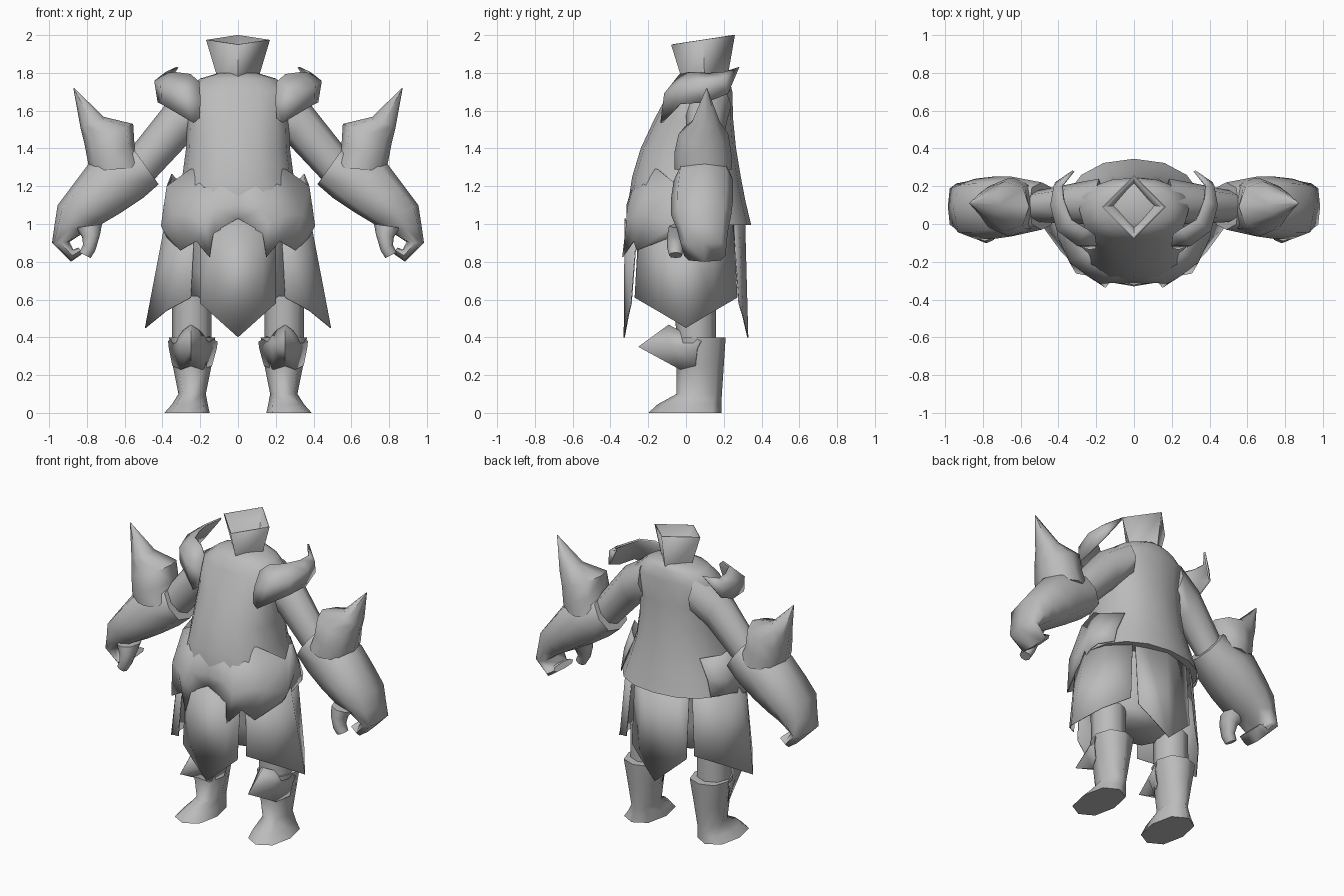
import bpy, bmesh, math
from mathutils import Vector

metal = bpy.data.materials.new("plain_grey")
metal.diffuse_color = (0.5, 0.5, 0.5, 1)


def ring(a, b, y0, y1, n=8, p=1.0, tilt=0.0):
    """Cross-section spanning a to b in the xz plane and y0 to y1 in depth."""
    pts = []
    for i in range(n):
        t = 2 * math.pi * i / n
        c, s = [math.copysign(abs(k) ** p, k) if abs(k) > 1e-6 else 0
                for k in (math.cos(t), math.sin(t))]
        pts.append(Vector(((a[0] + b[0]) / 2 + c * (b[0] - a[0]) / 2,
                           (y0 + y1) / 2 + s * (y1 - y0) / 2,
                           (a[1] + b[1]) / 2 + c * (b[1] - a[1]) / 2 + s * tilt)))
    return pts


def level(z, x0, x1, y0, y1, **kw):
    return ring((x0, z), (x1, z), y0, y1, **kw)


def loft(name, rows, closed=True, caps=(True, True), mirror=False, thick=0, angle=65):
    """Skin a list of equal-length point rows."""
    bm = bmesh.new()
    vs = [[bm.verts.new(q) for q in r] for r in rows]
    n = len(rows[0])
    for r0, r1 in zip(vs, vs[1:]):
        for i in range(n if closed else n - 1):
            j = (i + 1) % n
            bm.faces.new((r0[i], r0[j], r1[j], r1[i]))
    if closed and caps[0]:
        bm.faces.new(vs[0][::-1])
    if closed and caps[1]:
        bm.faces.new(vs[-1])
    bmesh.ops.remove_doubles(bm, verts=bm.verts, dist=1e-4)
    bmesh.ops.recalc_face_normals(bm, faces=bm.faces)
    me = bpy.data.meshes.new(name)
    bm.to_mesh(me)
    bm.free()
    me.materials.append(metal)
    ob = bpy.data.objects.new(name, me)
    bpy.context.collection.objects.link(ob)
    bpy.ops.object.select_all(action='DESELECT')
    ob.select_set(True)
    bpy.context.view_layer.objects.active = ob
    bpy.ops.object.shade_smooth_by_angle(angle=math.radians(angle))
    if thick:
        m = ob.modifiers.new("thickness", 'SOLIDIFY')
        m.thickness, m.offset = thick, 0
    if mirror:
        ob.modifiers.new("mirror", 'MIRROR')
    return ob


# Torso: (height, half width, front, back)
body = [(1.80, .10, .01, .21), (1.77, .20, -.05, .23), (1.70, .29, -.09, .245),
        (1.55, .27, -.17, .25), (1.40, .275, -.24, .265), (1.25, .295, -.285, .29),
        (1.12, .34, -.305, .315), (.995, .38, -.29, .345)]
loft("torso", [level(z, -w, w, f, b, n=16, p=.9) for z, w, f, b in body])

# Open diamond collar
loft("collar", [level(1.74, -.095, .095, -.01, .21, n=4),
                level(1.975, -.165, .165, -.075, .255, n=4, tilt=.025)],
     caps=(True, False), thick=.008, angle=40)

# Pelvis under the skirt
loft("pelvis", [level(1.02, -.30, .30, -.24, .26), level(.75, -.27, .27, -.21, .23),
                level(.62, -.25, .25, -.18, .21), level(.565, -.17, .17, -.11, .15)])

# Jagged hip guards wrapping from the sides to the front
loft("hip_guard", [
    [(.24, .20, 1.23), (.30, .20, 1.1), (.33, .21, 1.0)],
    [(.33, .10, 1.24), (.375, .11, 1.1), (.385, .12, 1.0)],
    [(.35, .04, 1.265), (.39, .05, 1.1), (.39, .06, .99)],
    [(.375, -.04, 1.20), (.405, -.06, .99), (.375, -.08, .93)],
    [(.25, -.15, 1.29), (.34, -.20, 1.05), (.305, -.26, .86)],
    [(.18, -.20, 1.29), (.25, -.27, 1.05), (.22, -.275, .91)],
    [(.12, -.235, 1.29), (.18, -.312, 1.02), (.15, -.335, .825)],
    [(.07, -.25, 1.29), (.12, -.31, 1.08), (.13, -.31, .95)],
    [(0, -.255, 1.29), (0, -.312, 1.10), (0, -.31, 1.02)]],
    closed=False, mirror=True, thick=.006, angle=80)

# Front and back tabards
for name, s, half in (
        ("front_tabard", -1, [(.2, .265, .90, .29, .58), (.13, .305, .955, .305, .517),
                              (0, .322, 1.03, .327, .40)]),
        ("back_tabard", 1, [(.2, .25, 1.0, .28, .58), (.13, .275, 1.01, .30, .517),
                            (0, .31, 1.02, .327, .40)])):
    cols = half + [(-x, *r) for x, *r in half[1::-1]]
    loft(name, [[(x, s * y0, z0), (x, s * y1, z1)] for x, y0, z0, y1, z1 in cols],
         closed=False, thick=.006)

# Side skirt panels, pointed at the bottom
loft("side_panel", [
    [(.23, -.25, .97), (.25, -.27, .61)], [(.34, -.14, .98), (.38, -.15, .54)],
    [(.385, 0, 1.0), (.49, 0, .45)], [(.34, .14, 1.0), (.38, .15, .54)],
    [(.22, .25, 1.02), (.25, .27, .61)]], closed=False, mirror=True, thick=.006)

# Legs, boots and knee guards
loft("thigh", [level(.62, .14, .35, -.06, .16), level(.34, .14, .35, -.05, .16)], mirror=True)
loft("boot", [level(.40, .12, .365, -.05, .21, p=.85), level(.25, .14, .345, -.05, .20),
              level(.10, .17, .315, -.05, .19), level(.045, .16, .35, -.15, .187, p=.85),
              level(0, .15, .39, -.20, .187, p=.85)], mirror=True)
loft("knee_guard", [
    [(.11, .08, .375), (.115, .06, .34), (.14, .05, .25)],
    [(.18, -.005, .42), (.18, -.08, .36), (.19, -.03, .23)],
    [(.25, -.09, .465), (.25, -.25, .35), (.25, -.052, .25)],
    [(.31, -.005, .42), (.31, -.08, .36), (.30, -.03, .23)],
    [(.368, .08, .38), (.363, .06, .34), (.345, .05, .25)]],
    closed=False, mirror=True, thick=.006, angle=75)

# Arms: (lower point, upper point, front, back)
def limb(name, rows, p=1.0, **kw):
    loft(name, [ring(a, b, f, k, p=p) for a, b, f, k in rows], mirror=True, **kw)

limb("upper_arm", [((.17, 1.50), (.20, 1.76), .0, .24), ((.27, 1.42), (.37, 1.65), .0, .215),
                   ((.43, 1.25), (.56, 1.41), .01, .18), ((.52, 1.16), (.64, 1.30), .01, .18)])
# Forearm running into curled fingers
limb("forearm", [((.42, 1.21), (.555, 1.40), -.03, .22), ((.50, 1.14), (.79, 1.32), -.065, .25),
                 ((.62, 1.06), (.88, 1.20), -.08, .25), ((.72, 1.0), (.955, 1.10), -.08, .24),
                 ((.80, .965), (.972, .99), -.05, .225), ((.892, .905), (.985, .90), -.03, .215),
                 ((.872, .865), (.885, .80), -.01, .21), ((.845, .875), (.82, .845), .0, .20)], p=.72)
limb("elbow_spike", [((.50, 1.30), (.785, 1.28), -.062, .245),
                     ((.548, 1.42), (.795, 1.33), -.062, .24),
                     ((.555, 1.53), (.812, 1.42), -.04, .225),
                     ((.71, 1.567), (.834, 1.51), .03, .18),
                     ((.868, 1.72), (.872, 1.72), .108, .112)], p=.85)
limb("thumb", [((.72, 1.0), (.86, .98), -.09, .06), ((.73, .945), (.825, .93), -.10, .02),
               ((.755, .86), (.82, .89), -.10, -.01), ((.78, .82), (.84, .85), -.09, -.02)], p=.85)

# Horned shoulder guards curling to the back
loft("shoulder_guard", [
    [(.205, -.06, 1.75), (.198, -.11, 1.65), (.205, -.125, 1.56)],
    [(.25, -.03, 1.79), (.30, -.11, 1.69), (.235, -.13, 1.535)],
    [(.33, .02, 1.80), (.405, -.03, 1.73), (.40, -.03, 1.635)],
    [(.37, .12, 1.795), (.438, .10, 1.755), (.42, .11, 1.645)],
    [(.38, .20, 1.80), (.42, .20, 1.77), (.41, .22, 1.69)],
    [(.32, .28, 1.83)] * 3], closed=False, mirror=True, thick=.012, angle=75)
